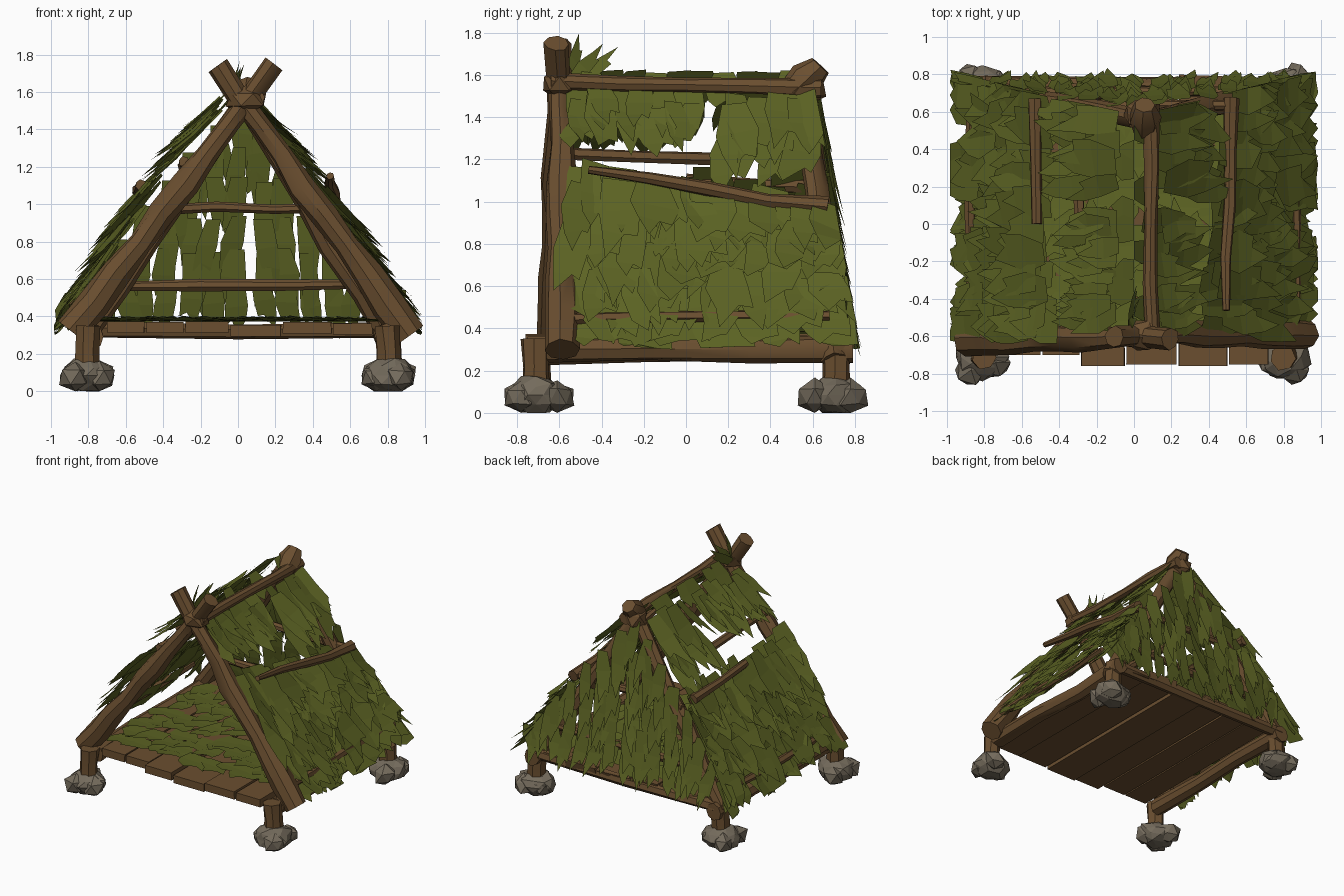
import bpy, bmesh, math, random
from mathutils import Vector

random.seed(11)
rnd = random.uniform
cube = bpy.data.objects.get("Cube")
if cube:
    bpy.data.objects.remove(cube, do_unlink=True)


def material(name, rgb):
    m = bpy.data.materials.new(name)
    m.use_nodes = True
    m.diffuse_color = (*rgb, 1)
    bsdf = next(n for n in m.node_tree.nodes if n.type == 'BSDF_PRINCIPLED')
    bsdf.inputs["Base Color"].default_value = (*rgb, 1)
    bsdf.inputs["Roughness"].default_value = 0.9
    return m


WOOD = material("brown wood", (0.145, 0.077, 0.029))
LEAF = material("green leaf", (0.107, 0.125, 0.017))
STONE = material("grey stone", (0.175, 0.147, 0.107))


def finish(name, bm, mat, smooth=False):
    me = bpy.data.meshes.new(name)
    bm.to_mesh(me)
    bm.free()
    me.materials.append(mat)
    ob = bpy.data.objects.new(name, me)
    bpy.context.collection.objects.link(ob)
    if smooth:
        bpy.ops.object.select_all(action='DESELECT')
        ob.select_set(True)
        bpy.context.view_layer.objects.active = ob
        bpy.ops.object.shade_smooth_by_angle(angle=math.radians(35))
    return ob


def beam(name, p, q, radii, sides=8, wobble=0.01):
    """Hewn pole from p to q, with radii spaced evenly along it."""
    p, q = Vector(p), Vector(q)
    axis = (q - p).normalized()
    side = axis.orthogonal().normalized()
    up = axis.cross(side)
    bm = bmesh.new()
    rings = []
    for i, r in enumerate(radii):
        c = p.lerp(q, i / (len(radii) - 1)) + (side * rnd(-1, 1) + up * rnd(-1, 1)) * wobble
        ring = []
        for k in range(sides):
            a = math.tau * k / sides
            ring.append(bm.verts.new(c + (side * math.cos(a) + up * math.sin(a)) * r * rnd(0.9, 1.08)))
        rings.append(ring)
    for a, b in zip(rings, rings[1:]):
        for k in range(sides):
            n = (k + 1) % sides
            bm.faces.new((a[k], a[n], b[n], b[k]))
    bm.faces.new(rings[0][::-1])
    bm.faces.new(rings[-1])
    return finish(name, bm, WOOD, True)


def lump(name, centre, size, mat, sub=2, rough=0.14):
    bm = bmesh.new()
    bmesh.ops.create_icosphere(bm, subdivisions=sub, radius=1)
    for v in bm.verts:
        d = v.co * rnd(1 - rough, 1 + rough)
        v.co = Vector(centre) + Vector([d[i] * size[i] for i in range(3)])
        v.co.z = max(v.co.z, 0)
    return finish(name, bm, mat)


def leaf(bm, place, u, t, width, length, lift=0.06, depth=0.025):
    """Ragged bent leaf on a surface place(u, t, height), tip toward larger t."""
    lean, twist, base = rnd(-0.08, 0.08), rnd(-0.04, 0.04), rnd(0, depth)

    def point(a, b):
        a, b = a * width * rnd(0.8, 1.2), b * rnd(0.9, 1.1)
        h = base + lift * b * b + twist * a / width
        return bm.verts.new(place(u + a + lean * b, t + length * b, h))
    tl, tr = point(-0.36, 0), point(0.36, 0)
    ml, mr = point(-0.52, 0.45), point(0.52, 0.45)
    bl, br = point(-0.4, 0.8), point(0.42, 0.85)
    tip, notch = point(rnd(-0.3, 0), 1.12), point(0.15, 0.78)
    bm.faces.new((tl, ml, mr, tr))
    bm.faces.new((ml, bl, notch, br, mr))
    bm.faces.new((bl, tip, notch))


def thatch(bm, place, span, rows, step, width, length, skip=0.0, depth=0.025):
    """Rows of leaves across span = (low, high)."""
    lo, hi = span
    count = max(1, round((hi - lo) / step))
    for row in rows:
        for i in range(count + 1):
            if random.random() >= skip:
                leaf(bm, place, lo + (hi - lo) * i / count + rnd(-0.03, 0.03), row + rnd(-0.03, 0.03),
                     width * rnd(0.75, 1.3), length * rnd(0.8, 1.15), 0.05, depth)


# Stone footings and corner posts
for fb, e in (("front", -1), ("back", 1)):
    for side, s in (("left", 1), ("right", -1)):
        x, y = 0.81 * s, 0.71 * e
        lump(f"{fb}_{side}_stone", (x, y, 0.085), (0.145, 0.125, 0.095), STONE, 2, 0.12)
        for k, (dx, dy) in enumerate(((0.05, -0.1), (-0.07, 0.03), (0.06, 0.07))):
            lump(f"{fb}_{side}_small_stone_{k + 1}", (x + dx * s, y + dy * e, 0.075), (0.085, 0.085, 0.08),
                 STONE, 1, 0.18)
        beam(f"{fb}_{side}_post", (x, y, 0.08), (x - 0.01 * s, y, 0.35), (0.07, 0.065, 0.07), 7, 0.005)

# Floor planks with uneven ends
planks = ((-0.70, -0.50, -0.70), (-0.49, -0.29, -0.70), (-0.28, -0.05, -0.76), (-0.04, 0.23, -0.75),
          (0.24, 0.50, -0.76), (0.51, 0.72, -0.75))
for i, (x0, x1, y0) in enumerate(planks):
    bm = bmesh.new()
    bmesh.ops.create_cube(bm, size=1)
    drop = rnd(-0.012, 0.012)
    for v in bm.verts:
        v.co = ((x0 + x1) / 2 + v.co.x * (x1 - x0) * rnd(0.96, 1.02), y0 if v.co.y < 0 else 0.77 + rnd(-0.03, 0.03),
                0.335 + drop + v.co.z * 0.06)
    finish(f"floor_plank_{i + 1}", bm, WOOD)

# Floor side beams and low wall rails
for side, s in (("left", 1), ("right", -1)):
    beam(f"{side}_floor_beam", (0.79 * s, -0.66, 0.30), (0.79 * s, 0.79, 0.30), (0.065, 0.06, 0.06, 0.065))
    beam(f"{side}_low_rail", (0.87 * s, -0.6, 0.45), (0.87 * s, 0.68, 0.46), (0.025, 0.03, 0.03, 0.025), 6)
beam("back_floor_beam", (-0.8, 0.75, 0.33), (0.8, 0.75, 0.33), (0.045, 0.04, 0.045), 6)

# Crossed gable poles, thicker toward the foot, with a joint halfway
front_radii = (0.085, 0.088, 0.08, 0.065, 0.07, 0.075, 0.058, 0.055, 0.058, 0.06)
back_radii = (0.065, 0.06, 0.065, 0.055, 0.055, 0.05)
beam("front_right_pole", (-0.89, -0.62, 0.32), (0.2, -0.61, 1.745), front_radii)
beam("front_left_pole", (0.92, -0.58, 0.30), (-0.11, -0.60, 1.74), front_radii)
beam("back_right_pole", (-0.82, 0.71, 0.30), (0.06, 0.56, 1.58), back_radii)
beam("back_left_pole", (0.83, 0.71, 0.25), (0.01, 0.55, 1.58), back_radii)
beam("back_peak_stub", (0.05, 0.51, 1.52), (0.06, 0.63, 1.65), (0.07, 0.085, 0.055), 7)

# Ridge, lashings and rails
beam("ridge_pole", (0.1, -0.64, 1.565), (0.09, 0.64, 1.54), (0.04, 0.04, 0.035, 0.04, 0.05))
lump("front_lashing", (0.05, -0.6, 1.56), (0.12, 0.09, 0.075), WOOD, 1, 0.1)
lump("back_lashing", (0.04, 0.58, 1.54), (0.1, 0.09, 0.085), WOOD, 1, 0.1)
beam("left_middle_rail", (0.49, -0.46, 1.16), (0.52, 0.67, 0.97), (0.02, 0.03, 0.035, 0.035, 0.045), 7)
beam("right_middle_rail", (-0.52, 0.0, 1.09), (-0.53, 0.67, 1.06), (0.03, 0.03, 0.04), 7)
beam("right_inner_rail", (-0.29, -0.58, 1.22), (-0.29, 0.15, 1.2), (0.03, 0.03, 0.03), 6)
beam("back_low_rail", (-0.66, 0.71, 0.57), (0.70, 0.71, 0.57), (0.025, 0.035, 0.03, 0.025), 7)
beam("back_high_rail", (-0.42, 0.64, 0.98), (0.50, 0.64, 0.98), (0.03, 0.03, 0.025, 0.03), 7)


# Leaf roof sides: a gappy upper tier and a dense lower tier
def roof_side(s, slant, bulge, front):
    def place(u, t, h):
        t = min(t, 1.02)
        out = h + bulge * math.sin(math.pi * min(t, 1))
        x = 0.04 + 0.88 * t + 0.81 * out
        y = u + 0.2 * t * max(0, u - 0.1)
        return Vector((s * min(x, 0.985), min(y, 0.6 + 0.22 * t), 1.56 - 1.26 * t + 0.58 * out))

    def slanted(u, t, h):
        return place(u, t + slant * u * max(0, 1 - (t - 0.35) * 2), h)
    bm = bmesh.new()
    thatch(bm, place, (-0.5, 0.02), (0.02, 0.06, 0.1), 0.1, 0.15, 0.21, 0.12, 0.05)
    thatch(bm, place, (0.24, 0.55), (0.02, 0.08, 0.16), 0.1, 0.15, 0.25, 0.12, 0.05)
    thatch(bm, slanted, (front, 0.64), (0.38, 0.45, 0.54, 0.63, 0.72, 0.81), 0.09, 0.18, 0.22, 0.04, 0.06)
    if s < 0:
        bmesh.ops.reverse_faces(bm, faces=bm.faces)
    return bm


finish("left_leaf_roof", roof_side(1, 0.15, 0.03, -0.5), LEAF)
finish("right_leaf_roof", roof_side(-1, 0.03, 0.055, -0.56), LEAF)


# Leaf back wall, hung in strips with gaps
def back_place(u, t, h):
    return Vector((-u, 0.61 + 0.15 * t + 0.6 * h, 1.57 - 1.23 * t))


bm = bmesh.new()
for column in range(-7, 8):
    u = column * 0.125
    start = max(0.03, abs(u) * 0.97)
    for row in (0.04, 0.2, 0.36, 0.52, 0.66, 0.8):
        if row > start - 0.14:
            top = max(row, start)
            leaf(bm, back_place, u + rnd(-0.015, 0.015), top + rnd(-0.02, 0.02), rnd(0.1, 0.13),
                 min(rnd(0.24, 0.32), 1.0 - top), 0.05, 0.04)
finish("back_leaf_wall", bm, LEAF)


# Leaf mat on the floor
bm = bmesh.new()
thatch(bm, lambda u, t, h: Vector((u, -t, 0.372 + 0.35 * max(h, 0))), (-0.64, 0.62),
       [-0.66 + 0.13 * i for i in range(9)], 0.15, 0.2, 0.22, 0.05)
finish("floor_leaf_mat", bm, LEAF)

# Ridge leaves and a stray tuft beside the front peak
bm = bmesh.new()
for i in range(10):
    s = -1 if i % 3 else 1
    leaf(bm, lambda u, t, h: Vector((s * t * 0.62, u, 1.61 - 0.8 * t + h * 0.5)),
         -0.45 + 0.105 * i, 0, 0.15, 0.22, 0.03)
for i in range(3):
    leaf(bm, lambda u, t, h: Vector((h - 0.03, -0.55 + t * (0.5 + 0.3 * i) + u * 0.5, 1.59 + t * 0.9 - u * 0.6)),
         0.02 * i, 0, 0.09, 0.16, 0.03)
finish("ridge_leaves", bm, LEAF)
